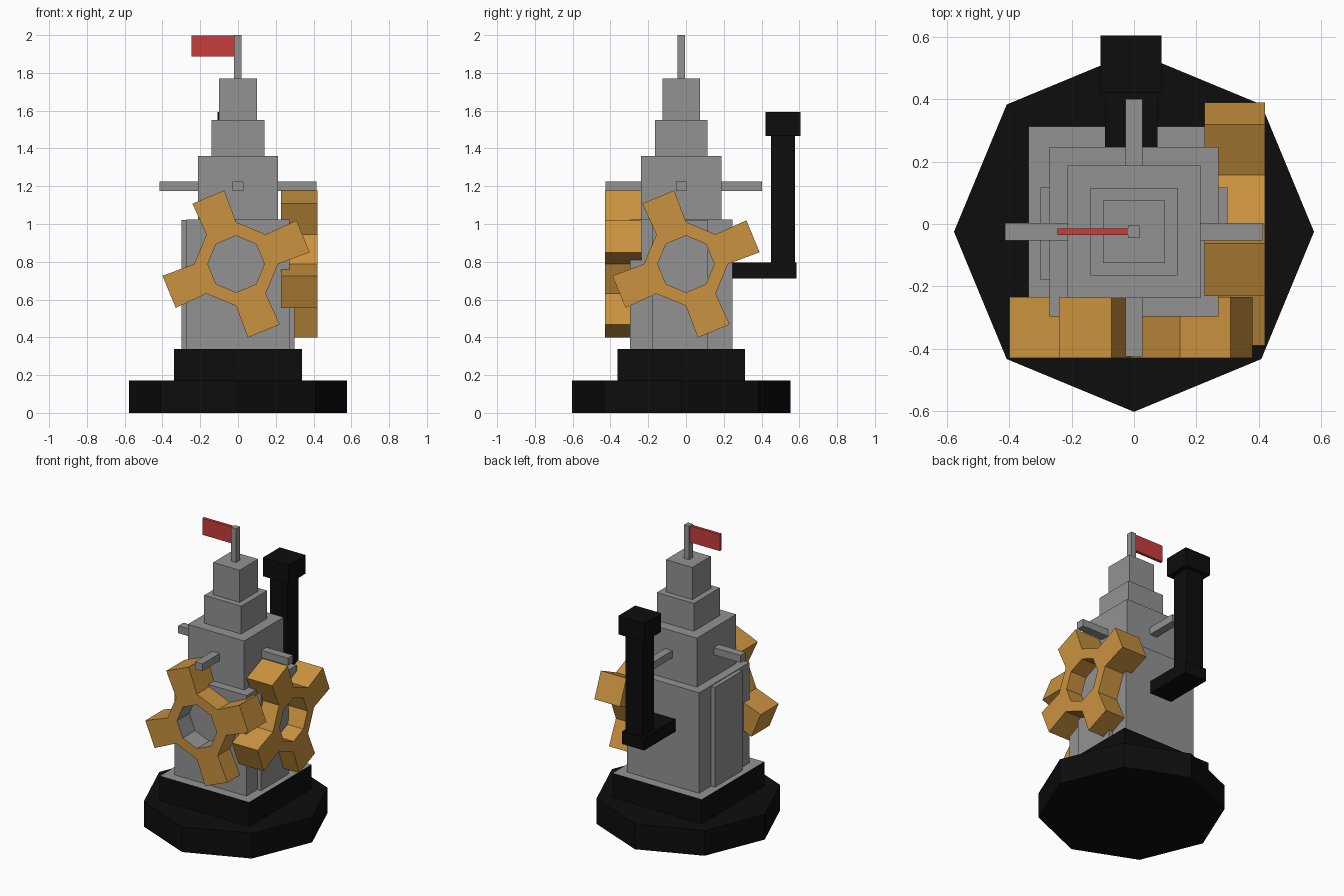
import bpy, bmesh, math
from mathutils import Vector

if "Cube" in bpy.data.objects:
    bpy.data.objects.remove(bpy.data.objects["Cube"])


def material(name, rgb):
    m = bpy.data.materials.new(name)
    m.diffuse_color = (*rgb, 1)
    m.use_nodes = True
    m.node_tree.nodes["Principled BSDF"].inputs["Base Color"].default_value = m.diffuse_color
    return m


GREY = material("stone grey", (0.29, 0.29, 0.29))
BLACK = material("soot black", (0.004, 0.004, 0.004))
BRASS = material("brass", (0.59, 0.29, 0.05))
RED = material("flag red", (0.58, 0.048, 0.048))


def finish(bm, name, *mats):
    bmesh.ops.recalc_face_normals(bm, faces=bm.faces)
    mesh = bpy.data.meshes.new(name)
    bm.to_mesh(mesh)
    bm.free()
    for m in mats:
        mesh.materials.append(m)
    ob = bpy.data.objects.new(name, mesh)
    bpy.context.collection.objects.link(ob)
    return ob


def box(name, x, y, z, *mats, top_mat=0):
    """Box from (min, max) ranges; upward face may use another material slot."""
    bm = bmesh.new()
    bmesh.ops.create_cube(bm, size=1)
    for v in bm.verts:
        v.co = Vector([(r[0] + r[1]) / 2 + c * (r[1] - r[0])
                       for c, r in zip(v.co, (x, y, z))])
    bm.normal_update()
    for f in bm.faces:
        if f.normal.z > 0.9:
            f.material_index = top_mat
    return finish(bm, name, *mats)


def gear(name, place, depth, hole_mat):
    """Octagonal ring with four flared teeth; place(u, v, d) maps to space."""
    bm = bmesh.new()

    def polar(r, deg):
        a = math.radians(deg)
        return Vector((r * math.cos(a), r * math.sin(a)))

    def pair(p):
        return [bm.verts.new(place(p.x, p.y, d)) for d in depth]

    inner = [pair(polar(0.15, 45 * k)) for k in range(8)]
    outer = [pair(polar(0.222, 45 * k)) for k in range(8)]
    for k in range(8):
        i0, i1, o0, o1 = inner[k], inner[k - 7], outer[k], outer[k - 7]
        hole = bm.faces.new((i0[0], i1[0], i1[1], i0[1]))
        hole.material_index = 1
        rim = [o0, o1]
        if k % 2 == 0:      # tooth on every other side
            mid = polar(0.384, 45 * k + 22.5)
            side = polar(0.0915, 45 * k - 67.5)
            rim = [o0, pair(mid + side), pair(mid - side), o1]
        for s in (0, 1):
            bm.faces.new((i0[s], o0[s], o1[s], i1[s]))
            if len(rim) == 4:
                bm.faces.new([p[s] for p in rim])
        for a, b in zip(rim, rim[1:]):
            bm.faces.new((a[0], b[0], b[1], a[1]))
    return finish(bm, name, BRASS, hole_mat)


CY = -0.025     # tower axis

# octagonal foot
bm = bmesh.new()
bmesh.ops.create_cone(bm, cap_ends=True, segments=8, radius1=0.578, radius2=0.578, depth=0.172)
on_axis = any(abs(v.co.y) < 1e-4 and v.co.x > 0 for v in bm.verts)
for v in bm.verts:
    x, y, z = v.co
    if not on_axis:
        a = math.pi / 8
        x, y = x * math.cos(a) - y * math.sin(a), x * math.sin(a) + y * math.cos(a)
    v.co = (x, y + CY, z + 0.086)
finish(bm, "octagonal_foot", BLACK)

# stepped tower
box("plinth", (-0.338, 0.338), (CY - 0.338, CY + 0.338), (0.172, 0.338), BLACK, GREY, top_mat=1)
for name, h, z0, z1 in (("tower_lower", 0.272, 0.338, 1.025), ("tower_middle", 0.213, 1.025, 1.36),
                        ("tower_upper", 0.14, 1.36, 1.55), ("tower_top", 0.1, 1.55, 1.77)):
    box(name, (-h, h), (CY - h, CY + h), (z0, z1), GREY)

# raised side panels and cross arms
for side, s in (("left", -1), ("right", 1)):
    box(side + "_panel", sorted((s * 0.26, s * 0.3)), (-0.18, 0.117), (0.338, 1.02), GREY)
    box(side + "_arm", sorted((s * 0.2, s * 0.415)), (CY - 0.028, CY + 0.028), (1.175, 1.225), GREY)
box("front_arm", (-0.028, 0.028), (-0.425, -0.22), (1.175, 1.225), GREY)
box("back_arm", (-0.028, 0.028), (0.17, 0.402), (1.175, 1.225), GREY)

# flag
box("flag_pole", (-0.02, 0.018), (CY - 0.02, CY + 0.02), (1.77, 2.0), GREY)
box("flag", (-0.245, -0.02), (CY - 0.01, CY + 0.01), (1.886, 1.999), RED)

# chimney
box("chimney_elbow", (-0.093, 0.075), (0.24, 0.585), (0.712, 0.797), BLACK)
box("chimney_pipe", (-0.073, 0.055), (0.45, 0.576), (0.797, 1.465), BLACK)
box("chimney_cap", (-0.108, 0.088), (0.422, 0.605), (1.465, 1.592), BLACK)

# gears
gear("front_gear", lambda u, v, d: (u - 0.01, d, v + 0.788), (-0.43, -0.235), GREY)
gear("right_gear", lambda u, v, d: (d, u, v + 0.788), (0.42, 0.227), BRASS)
